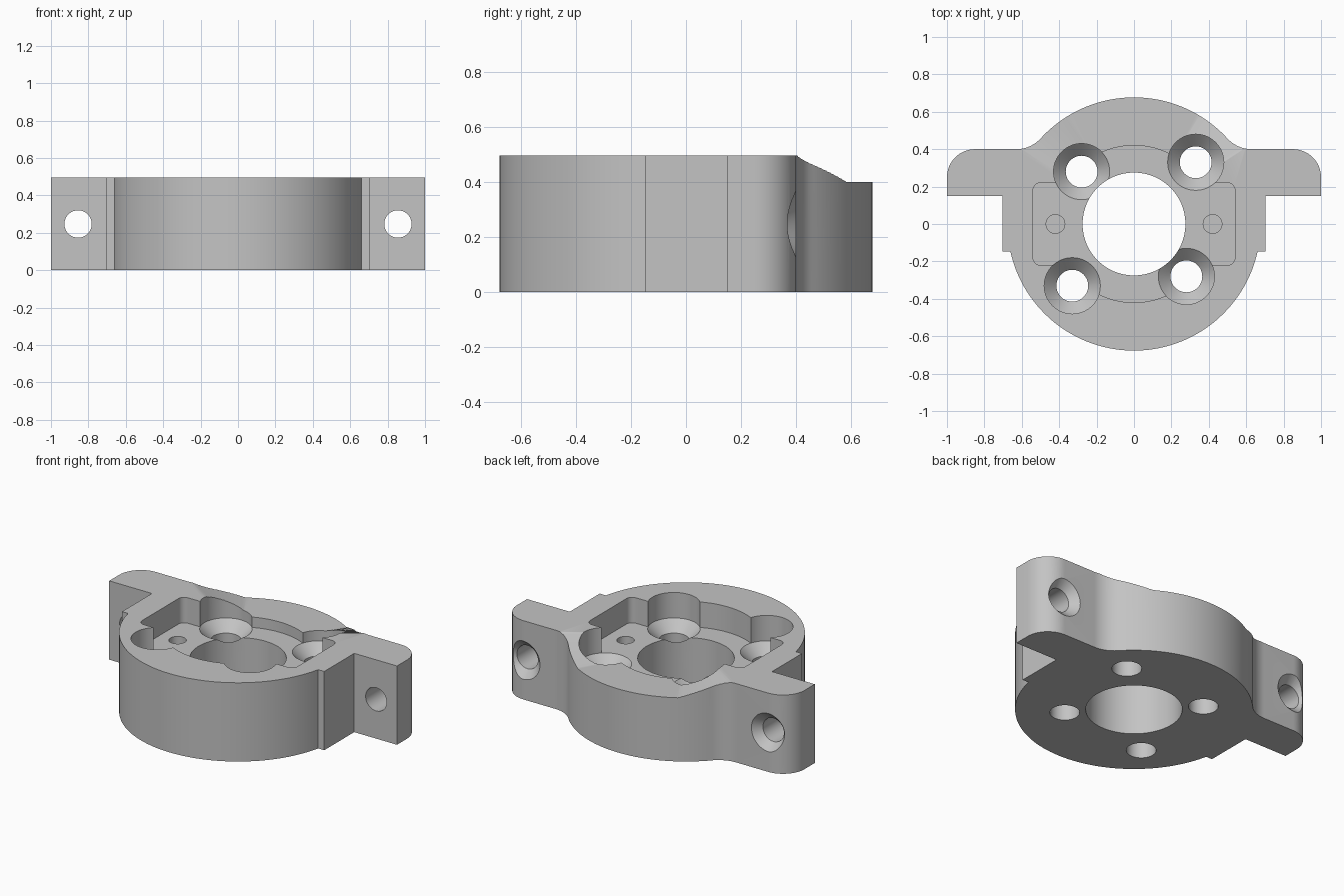
import bpy, bmesh
from math import sin, cos, pi, radians, degrees, hypot, atan2
from mathutils import Matrix

if "Cube" in bpy.data.objects:
    bpy.data.objects.remove(bpy.data.objects["Cube"])

TOP, FLOOR, RADIUS = 0.495, 0.335, 0.677

metal = bpy.data.materials.new("grey metal")
GREY = (0.55, 0.55, 0.55, 1)
metal.diffuse_color = GREY
metal.use_nodes = True
metal.node_tree.nodes["Principled BSDF"].inputs["Base Color"].default_value = GREY


def finish(bm, name):
    bmesh.ops.recalc_face_normals(bm, faces=bm.faces)
    mesh = bpy.data.meshes.new(name)
    bm.to_mesh(mesh)
    bm.free()
    mesh.materials.append(metal)
    obj = bpy.data.objects.new(name, mesh)
    bpy.context.collection.objects.link(obj)
    return obj


def loft(rings, name):
    """Skin a list of equal closed rings and cap both ends."""
    bm = bmesh.new()
    loops = [[bm.verts.new(p) for p in ring] for ring in rings]
    for a, b in zip(loops, loops[1:]):
        for i in range(len(a)):
            j = (i + 1) % len(a)
            bm.faces.new((a[i], a[j], b[j], b[i]))
    bm.faces.new(loops[0])
    bm.faces.new(loops[-1])
    return finish(bm, name)


def extrude(outline, z0, z1, name):
    return loft([[(x, y, z) for x, y in outline] for z in (z0, z1)], name)


def revolve(profile, name, matrix=Matrix(), n=64):
    """Solid of revolution from (radius, height) pairs."""
    obj = loft([[(r * cos(2 * pi * i / n), r * sin(2 * pi * i / n), z)
                 for i in range(n)] for r, z in profile], name)
    obj.data.transform(matrix)
    return obj


def arc(cx, cy, r, a0, a1, n):
    return [(cx + r * cos(radians(a0 + (a1 - a0) * i / n)),
             cy + r * sin(radians(a0 + (a1 - a0) * i / n))) for i in range(n + 1)]


# Outline of the right half: round front, side step, ear, blend, round back
blend = 0.178
bx, by = ((RADIUS + blend) ** 2 - (0.4 + blend) ** 2) ** 0.5, 0.4 + blend
tangent = degrees(atan2(by, bx))
half = arc(0, 0, RADIUS, -90, -12.6, 36)
half += [(0.703, -0.148), (0.703, 0.15), (1, 0.15)]
half += arc(0.85, 0.25, 0.15, 0, 90, 16)
half += arc(bx, by, blend, 270, 180 + tangent, 14)
half += arc(0, 0, RADIUS, tangent, 90, 24)[1:]
outline = half + [(-x, y) for x, y in half[-2:0:-1]]
body = extrude(outline, 0, TOP, "bracket_body")

cutters = []

# Recess: rounded rectangle plus round pocket, with the central bore
rect = []
for k, (sx, sy) in enumerate(((1, 1), (-1, 1), (-1, -1), (1, -1))):
    rect += arc(sx * 0.5, sy * 0.18, 0.04, 90 * k, 90 * k + 90, 6)
cutters.append(extrude(rect, FLOOR, 0.7, "rectangular_recess"))
cutters.append(revolve([(0.42, FLOOR), (0.42, 0.7)], "round_recess", n=96))
cutters.append(revolve([(0.275, -0.1), (0.275, 0.7)], "central_bore", n=96))

# Countersunk screw holes on two diagonals
screw = [(0.085, -0.1), (0.085, FLOOR - 0.065), (0.15, FLOOR), (0.15, 0.7)]
for x, y in ((-0.28, 0.28), (0.33, 0.33), (-0.33, -0.33), (0.28, -0.28)):
    cutters.append(revolve(screw, "screw_hole", Matrix.Translation((x, y, 0))))

# Blind pin holes, and countersunk ear holes running front to back
ear = [(0.073, 0), (0.073, 0.353), (0.12, 0.4), (0.12, 0.5)]
for s in (-1, 1):
    cutters.append(revolve([(0.05, 0.2), (0.05, 0.7)], "pin_hole",
                           Matrix.Translation((s * 0.42, 0, 0)), 40))
    cutters.append(revolve(ear, "ear_hole", Matrix.Translation((s * 0.855, 0, 0.247))
                           @ Matrix.Rotation(-pi / 2, 4, "X")))

# Lowered back rim, ramping down around the axis from each ear
sections = []
for a in [33 + i * 2 for i in range(58)]:
    fall = min(a, 180 - a) - 34
    z = TOP - 0.095 * min(fall / 25, 1)
    c, s = cos(radians(a)), sin(radians(a))
    sections.append([(r * c, r * s, h) for r, h in ((0.2, z), (0.9, z), (0.9, 0.7), (0.2, 0.7))])
cutters.append(loft(sections, "rim_ramp"))

# Cut everything from the body
bpy.context.view_layer.objects.active = body
body.select_set(True)
for cutter in cutters:
    cutter.hide_render = True
    mod = body.modifiers.new(cutter.name, "BOOLEAN")
    mod.operation = "DIFFERENCE"
    mod.solver = "EXACT"
    mod.object = cutter
    bpy.ops.object.modifier_apply(modifier=mod.name)
    bpy.data.objects.remove(cutter)

bpy.ops.object.select_all(action="DESELECT")
body.select_set(True)
bpy.ops.object.shade_smooth_by_angle(angle=radians(30))
